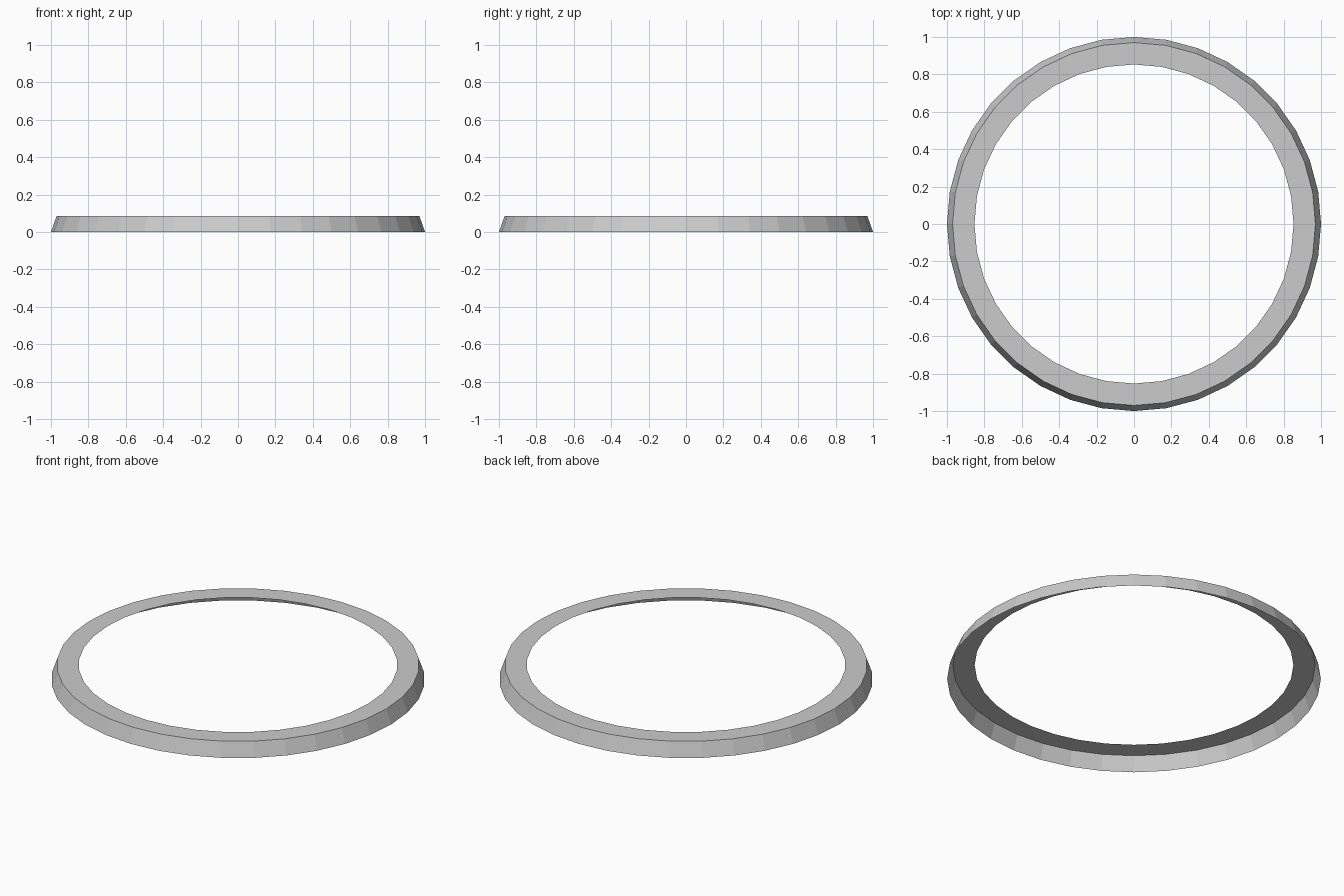
import bpy, bmesh
from math import cos, sin, tau

if "Cube" in bpy.data.objects:
    bpy.data.objects.remove(bpy.data.objects["Cube"])

SIDES = 36
# Open profile (radius, height): skirt foot, shoulder, inner lip
PROFILE = [(1.0, 0.0), (0.97, 0.085), (0.853, 0.085)]

# Bevelled trim ring: sloped skirt and flat rim, open underneath
bm = bmesh.new()
loops = [[bm.verts.new((r * cos(tau * i / SIDES), r * sin(tau * i / SIDES), z))
          for i in range(SIDES)] for r, z in PROFILE]
for low, high in zip(loops, loops[1:]):
    for i in range(SIDES):
        j = (i + 1) % SIDES
        bm.faces.new((low[i], low[j], high[j], high[i]))

mesh = bpy.data.meshes.new("trim_ring")
bm.to_mesh(mesh)
bm.free()
ring = bpy.data.objects.new("trim_ring", mesh)
bpy.context.collection.objects.link(ring)
